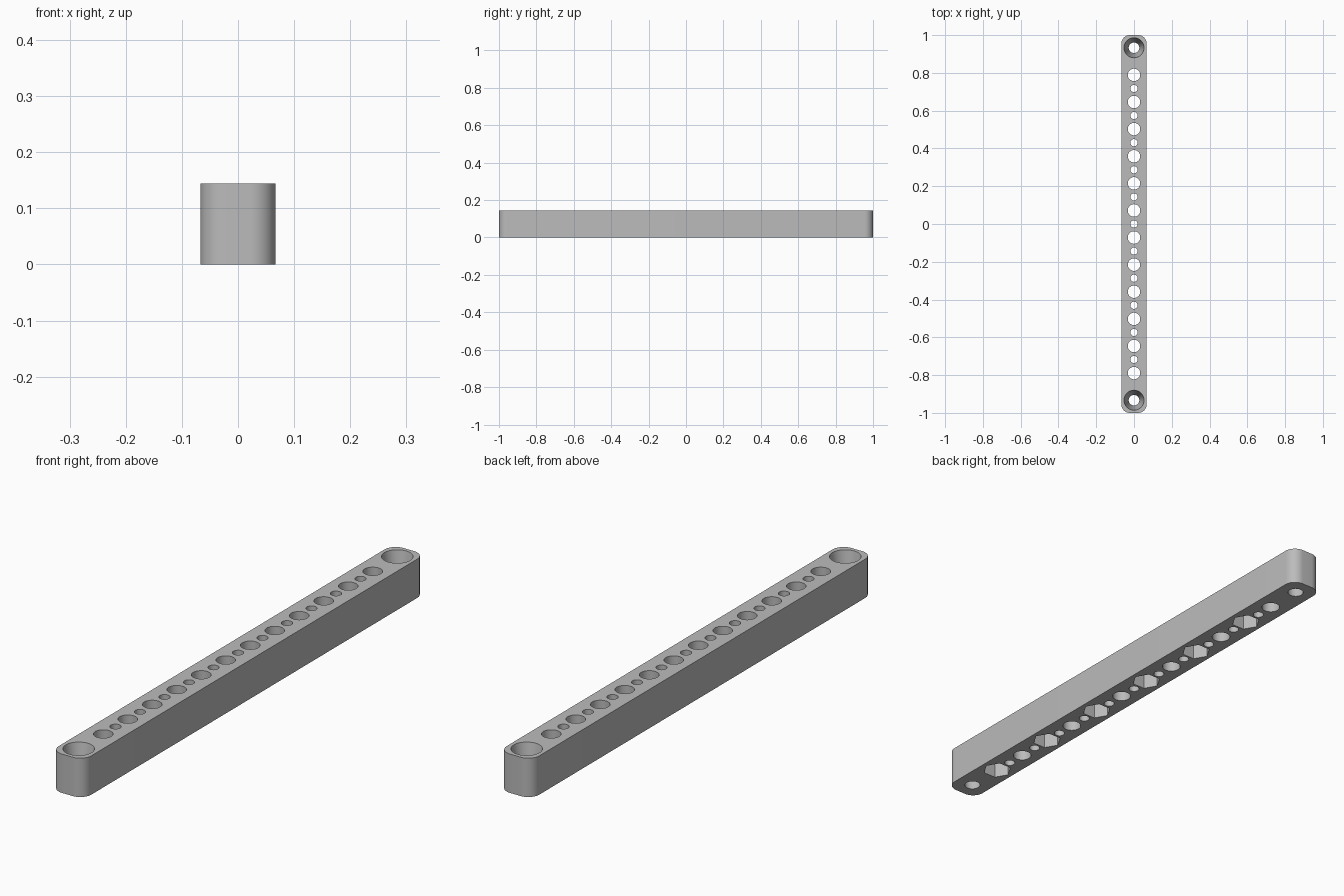
import bpy
import bmesh
import math
from mathutils import Matrix

cube = bpy.data.objects.get("Cube")
if cube:
    bpy.data.objects.remove(cube, do_unlink=True)

WIDTH, LENGTH, HEIGHT = 0.134, 2.0, 0.144
CORNER = 0.045
PITCH = 0.1435
END_Y = 0.933

grey = bpy.data.materials.new("plain grey")
grey.use_nodes = True
colour = (0.5, 0.5, 0.5, 1)
grey.diffuse_color = colour
grey.node_tree.nodes["Principled BSDF"].inputs["Base Color"].default_value = colour


def make_object(name, bm):
    mesh = bpy.data.meshes.new(name)
    bm.to_mesh(mesh)
    bm.free()
    mesh.materials.append(grey)
    obj = bpy.data.objects.new(name, mesh)
    bpy.context.collection.objects.link(obj)
    return obj


def add_plug(bm, y, bottom_r, top_r, z0, z1, sides, turn=0.0):
    """Closed upright cylinder, cone or prism on the centre line."""
    place = Matrix.Translation((0, y, (z0 + z1) / 2)) @ Matrix.Rotation(turn, 4, "Z")
    bmesh.ops.create_cone(bm, cap_ends=True, segments=sides, radius1=bottom_r,
                          radius2=top_r, depth=z1 - z0, matrix=place)


# Bar with rounded upright corners
bm = bmesh.new()
bmesh.ops.create_cube(bm, size=1, matrix=Matrix.Translation((0, 0, HEIGHT / 2))
                      @ Matrix.Diagonal((WIDTH, LENGTH, HEIGHT, 1)))
upright = [e for e in bm.edges if abs(e.verts[0].co.z - e.verts[1].co.z) > HEIGHT / 2]
bmesh.ops.bevel(bm, geom=upright, offset=CORNER, segments=12, profile=0.5, affect="EDGES")
bar = make_object("perforated_bar", bm)

# Round holes: wide and narrow ones alternate, with a tapered hole at each end
holes = bmesh.new()
for i in range(-11, 12):
    radius = 0.033 if i % 2 else 0.019
    add_plug(holes, i * PITCH / 2, radius, radius, -0.05, HEIGHT + 0.05, 48)
slope = (0.053 - 0.028) / HEIGHT
margin = 0.02
for y in (-END_Y, END_Y):
    add_plug(holes, y, 0.028 - slope * margin, 0.053 + slope * margin,
             -margin, HEIGHT + margin, 48)

# Hexagonal nut pockets under every other wide hole
pockets = bmesh.new()
for i in range(-11, 12, 4):
    add_plug(pockets, i * PITCH / 2, 0.052, 0.052, -0.05, 0.06, 6, math.radians(30))
for v in pockets.verts:
    # Points of the hexagon lie along the bar
    assert abs(v.co.x) < WIDTH / 2

# Cut everything out of the bar
bpy.ops.object.select_all(action="DESELECT")
bpy.context.view_layer.objects.active = bar
bar.select_set(True)
for name, cutter_bm in (("hole_cutter", holes), ("pocket_cutter", pockets)):
    cutter = make_object(name, cutter_bm)
    cutter.hide_render = True
    cut = bar.modifiers.new(name, "BOOLEAN")
    cut.operation = "DIFFERENCE"
    cut.solver = "EXACT"
    cut.object = cutter
    bpy.ops.object.modifier_apply(modifier=cut.name)
    bpy.data.objects.remove(cutter, do_unlink=True)

bpy.ops.object.shade_smooth_by_angle(angle=math.radians(30))
